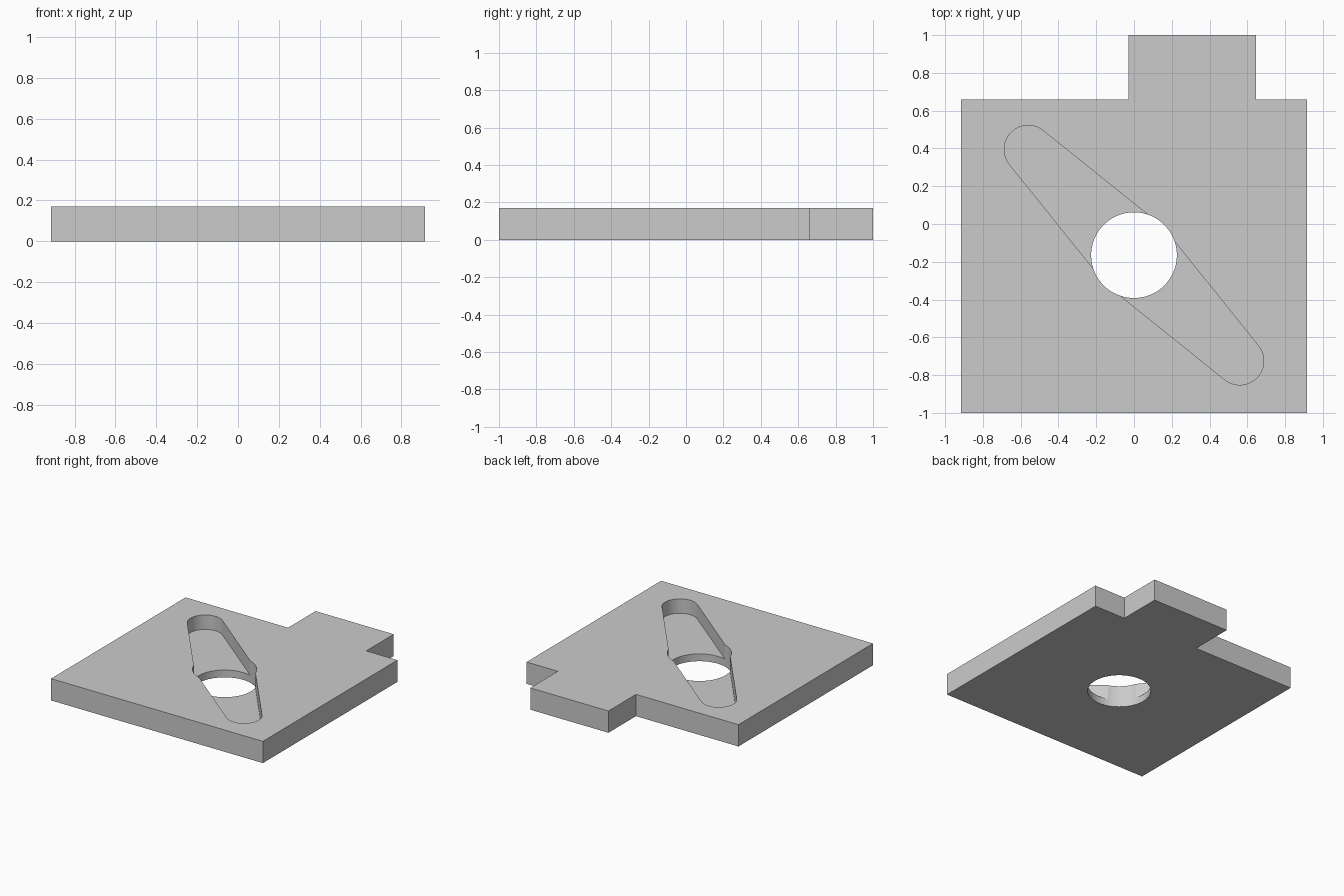
import bpy
import bmesh
from math import asin, atan2, cos, sin, pi, radians, hypot

cube = bpy.data.objects.get("Cube")
if cube:
    bpy.data.objects.remove(cube, do_unlink=True)

HEIGHT = 0.17
FLOOR = 0.057
HOLE = (0.0, -0.165)
HOLE_R = 0.227
HUB_R = 0.213
TIP_R = 0.127
TIP_OFFSET = 0.56

grey = bpy.data.materials.new("light_grey")
grey.use_nodes = True
colour = (0.6, 0.6, 0.6, 1)
grey.diffuse_color = colour
grey.node_tree.nodes["Principled BSDF"].inputs["Base Color"].default_value = colour


def prism(name, outline, bottom, top):
    """Extrude a counter-clockwise outline between two heights."""
    bm = bmesh.new()
    face = bm.faces.new([bm.verts.new((x, y, bottom)) for x, y in outline])
    lifted = bmesh.ops.extrude_face_region(bm, geom=[face], use_keep_orig=True)
    verts = [g for g in lifted["geom"] if isinstance(g, bmesh.types.BMVert)]
    bmesh.ops.translate(bm, verts=verts, vec=(0, 0, top - bottom))
    bmesh.ops.recalc_face_normals(bm, faces=bm.faces)
    mesh = bpy.data.meshes.new(name)
    bm.to_mesh(mesh)
    bm.free()
    mesh.materials.append(grey)
    obj = bpy.data.objects.new(name, mesh)
    bpy.context.collection.objects.link(obj)
    return obj


def arc(centre, radius, start, end, steps):
    angles = [start + (end - start) * i / steps for i in range(steps + 1)]
    return [(centre[0] + radius * cos(a), centre[1] + radius * sin(a)) for a in angles]


# Plate with an off-centre tab at the back
plate = prism("base_plate", [
    (-0.915, -1), (0.915, -1), (0.915, 0.66), (0.645, 0.66),
    (0.645, 1), (-0.03, 1), (-0.03, 0.66), (-0.915, 0.66)], 0, HEIGHT)

# Diagonal slot: two rounded tips tapering out from a wider middle
length = hypot(TIP_OFFSET, TIP_OFFSET)
taper = asin((HUB_R - TIP_R) / length)
slot_outline = []
for side in (1, -1):
    tip = (HOLE[0] + side * TIP_OFFSET, HOLE[1] - side * TIP_OFFSET)
    axis = atan2(-side, side)
    half = pi / 2 - taper
    slot_outline += arc(tip, TIP_R, axis - half, axis + half, 24)
    slot_outline += arc(HOLE, HUB_R, axis + half, axis + pi - half, 4)
slot_cutter = prism("slot_cutter", slot_outline, FLOOR, HEIGHT + 0.1)

# Round hole right through the plate
hole_cutter = prism("hole_cutter", arc(HOLE, HOLE_R, 0, 2 * pi, 72)[:-1], -0.1, HEIGHT + 0.2)

bpy.ops.object.select_all(action="DESELECT")
plate.select_set(True)
bpy.context.view_layer.objects.active = plate
for cutter in (slot_cutter, hole_cutter):
    cutter.hide_render = True
    cut = plate.modifiers.new(cutter.name, "BOOLEAN")
    cut.operation = "DIFFERENCE"
    cut.solver = "EXACT"
    cut.object = cutter
    bpy.ops.object.modifier_apply(modifier=cut.name)
    bpy.data.objects.remove(cutter, do_unlink=True)

bpy.ops.object.shade_smooth_by_angle(angle=radians(20))
